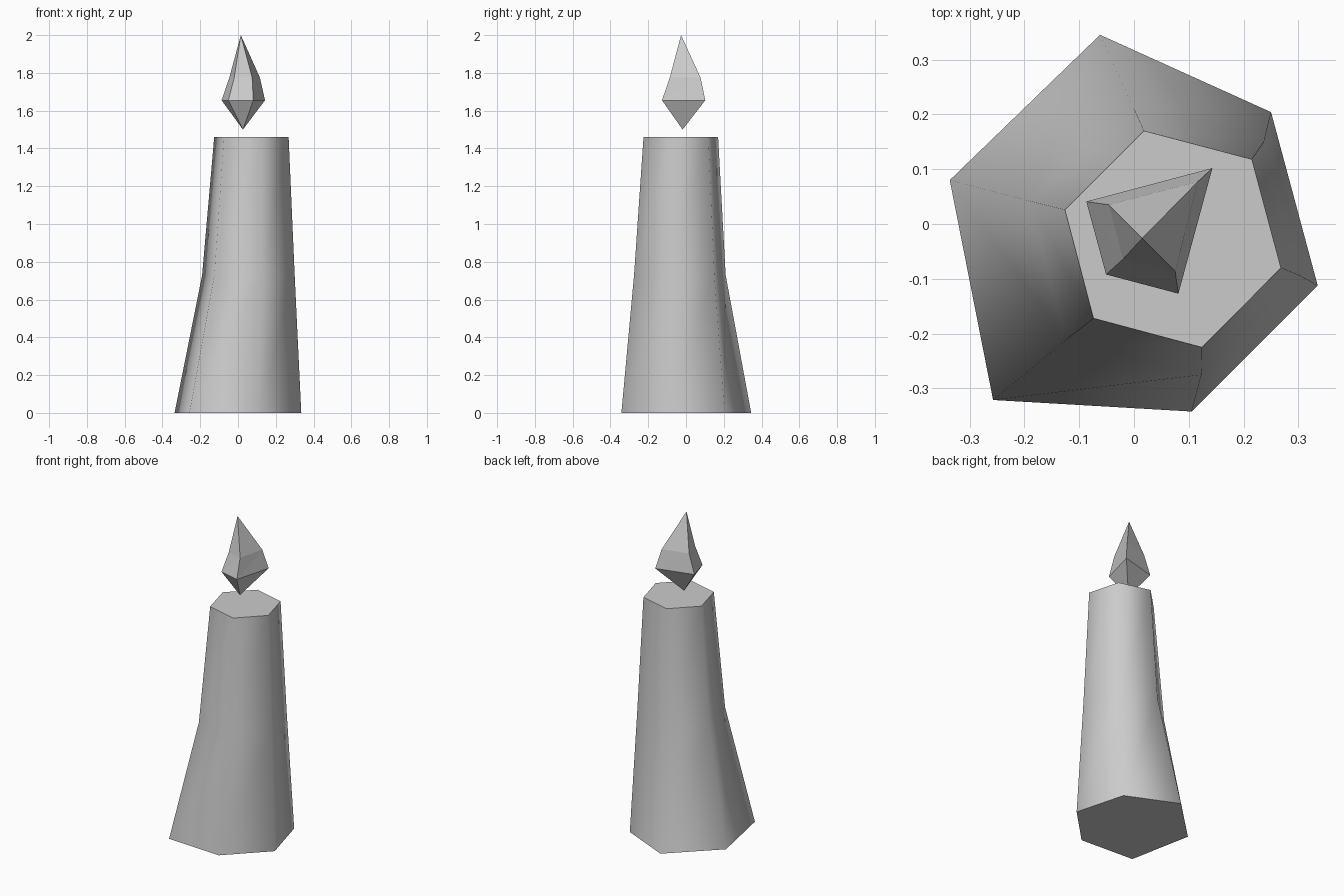
import bpy
import bmesh

cube = bpy.data.objects.get("Cube")
if cube:
    bpy.data.objects.remove(cube, do_unlink=True)

grey = bpy.data.materials.new("plain grey")
colour = (0.6, 0.6, 0.6, 1)
grey.diffuse_color = colour
grey.use_nodes = True
grey.node_tree.nodes["Principled BSDF"].inputs["Base Color"].default_value = colour


def loft(name, rings, bottom_tip=None, top_tip=None, smooth=False):
    """Skin stacked rings (height, points); close each end with a tip or a flat cap."""
    bm = bmesh.new()
    loops = [[bm.verts.new((x, y, z)) for x, y in points] for z, points in rings]
    count = len(loops[0])
    for low, high in zip(loops, loops[1:]):
        for i in range(count):
            j = (i + 1) % count
            # split each side along its diagonal
            bm.faces.new((low[i], low[j], high[j])).smooth = smooth
            bm.faces.new((low[i], high[j], high[i])).smooth = smooth
    for loop, tip in ((loops[0], bottom_tip), (loops[-1], top_tip)):
        if tip:
            point = bm.verts.new(tip)
            for i in range(count):
                bm.faces.new((loop[i], loop[(i + 1) % count], point))
        else:
            for edge in bm.faces.new(loop).edges:
                edge.smooth = False
    bmesh.ops.recalc_face_normals(bm, faces=bm.faces)
    mesh = bpy.data.meshes.new(name)
    bm.to_mesh(mesh)
    bm.free()
    mesh.materials.append(grey)
    obj = bpy.data.objects.new(name, mesh)
    bpy.context.collection.objects.link(obj)
    return obj


# Leaning six-sided wax column, flared at the foot
foot = [(-0.062, 0.345), (-0.336, 0.08), (-0.257, -0.321),
        (0.105, -0.342), (0.335, -0.112), (0.25, 0.204)]
waist = [(0.0, 0.21), (-0.19, 0.042), (-0.125, -0.212),
         (0.123, -0.275), (0.3, -0.093), (0.237, 0.15)]
rim = [(0.018, 0.17), (-0.126, 0.026), (-0.074, -0.172),
       (0.124, -0.225), (0.268, -0.08), (0.215, 0.118)]
loft("candle_body", [(0, foot), (0.73, waist), (1.46, rim)], smooth=True)

# Faceted flame floating above the column
belly = [(0.143, 0.102), (-0.087, 0.041), (-0.051, -0.092), (0.081, -0.127)]
shoulder = [(0.116, 0.077), (-0.046, 0.035), (-0.02, -0.064), (0.075, -0.086)]
loft("flame", [(1.655, belly), (1.775, shoulder)],
     bottom_tip=(0.026, -0.018, 1.5), top_tip=(0.015, -0.026, 2))
